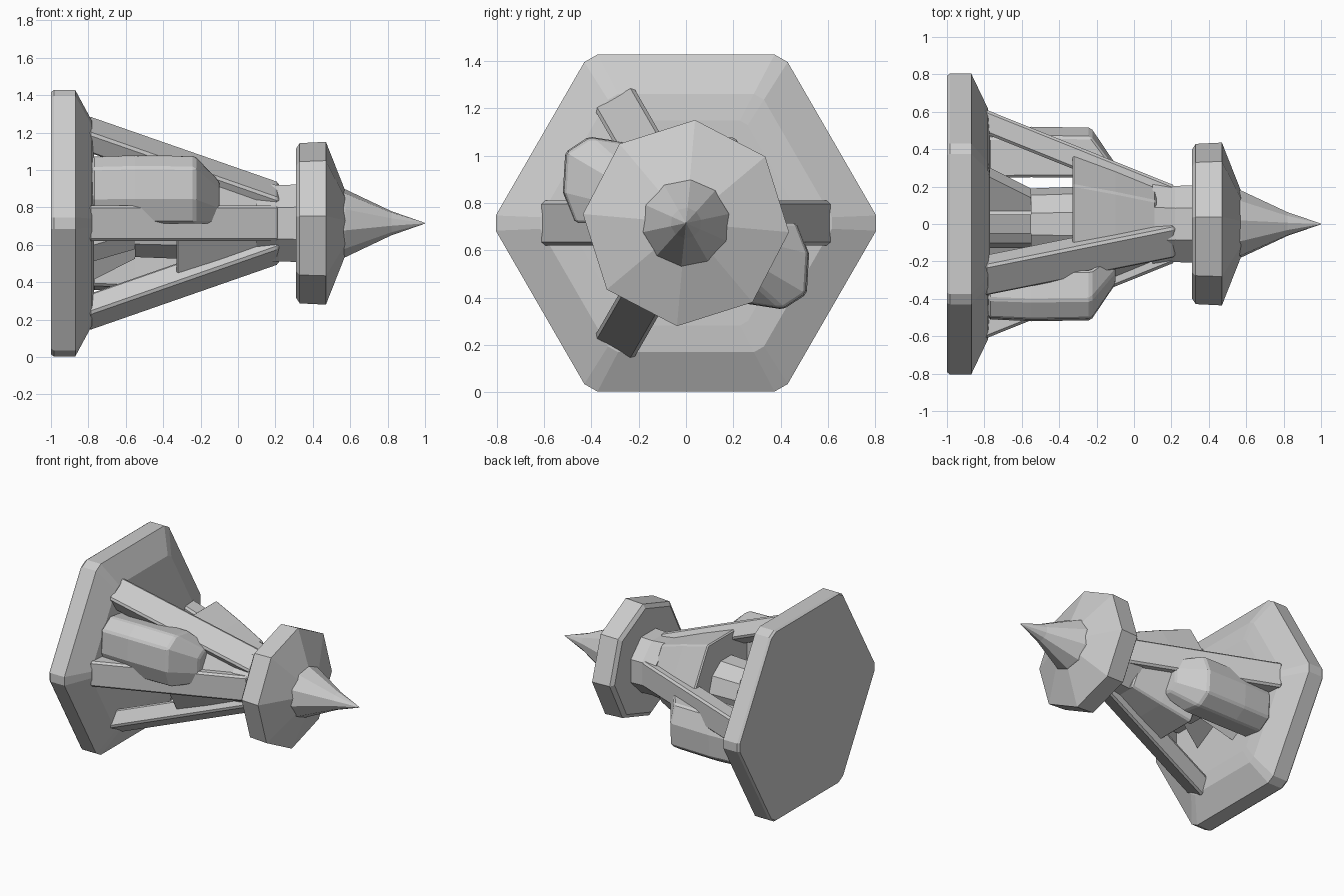
import bpy, bmesh, math
from mathutils import Vector, Matrix

if "Cube" in bpy.data.objects:
    bpy.data.objects.remove(bpy.data.objects["Cube"])

CZ = 0.715  # height of the long axis

mat = bpy.data.materials.new("plain grey")
mat.diffuse_color = (0.6, 0.6, 0.6, 1)
mat.use_nodes = True
mat.node_tree.nodes["Principled BSDF"].inputs["Base Color"].default_value = mat.diffuse_color


def loft(name, rings, bevel=0.0):
    """Skin a list of equal-length point rings and cap both ends."""
    bm = bmesh.new()
    vs = [[bm.verts.new(p) for p in r] for r in rings]
    n = len(vs[0])
    for a, b in zip(vs, vs[1:]):
        for i in range(n):
            j = (i + 1) % n
            bm.faces.new((a[i], a[j], b[j], b[i]))
    bm.faces.new(vs[0])
    bm.faces.new(vs[-1])
    bmesh.ops.recalc_face_normals(bm, faces=bm.faces)
    me = bpy.data.meshes.new(name)
    bm.to_mesh(me)
    bm.free()
    me.materials.append(mat)
    ob = bpy.data.objects.new(name, me)
    bpy.context.collection.objects.link(ob)
    if bevel:
        m = ob.modifiers.new("soft edges", 'BEVEL')
        m.width = bevel
        m.segments = 1
        m.limit_method = 'ANGLE'
    return ob


def turned(name, profile, sides, phase=0.0, bevel=0.0):
    """Polygonal solid around the x axis from (x, radius) pairs."""
    rings = []
    for x, r in profile:
        rings.append([(x, r * math.cos(phase + i * math.tau / sides),
                       CZ + r * math.sin(phase + i * math.tau / sides))
                      for i in range(sides)])
    return loft(name, rings, bevel)


# Hexagonal foot plate with blunted corners
hexa = []
for i in range(6):
    c = [Vector((math.cos(k * math.pi / 3), math.sin(k * math.pi / 3)))
         for k in (i - 1, i, i + 1)]
    hexa += [c[1].lerp(c[0], 0.045), c[1].lerp(c[2], 0.045)]
loft("foot_plate", [[(x, p.x * r, CZ + p.y * r) for p in hexa]
                    for x, r in ((-1, 0.81), (-0.985, 0.822), (-0.87, 0.822),
                                 (-0.78, 0.63), (-0.77, 0.5))])

# Four sloping legs
for k, deg in enumerate((0, 120, 180, 240)):
    turn = Matrix.Rotation(math.radians(deg), 3, 'X')
    rings = []
    for x, r in ((-0.80, 0.615), (0.22, 0.205)):
        ring = [(x, r - 0.13, -0.095), (x, r, -0.095),
                (x, r, 0.095), (x, r - 0.13, 0.095)]
        rings.append([turn @ Vector(p) + Vector((0, 0, CZ)) for p in ring])
    loft("leg_%d" % (k + 1), rings, 0.014)

# Waist joining the legs, neck and inner core
turned("waist", [(-0.33, 0.42), (-0.1, 0.335), (0.12, 0.245)], 6, 0, 0.01)
turned("neck", [(0.10, 0.235), (0.22, 0.22), (0.33, 0.225)], 8, math.pi / 8)
turned("inner_core", [(-0.80, 0.125), (-0.55, 0.125), (-0.55, 0.19), (-0.30, 0.20)], 10)

# Two bulging side pods, opposite one another about the axis
section = [(-0.25, 0.0), (-0.47, 0.0), (-0.52, 0.13), (-0.51, 0.30),
           (-0.41, 0.365), (-0.25, 0.34)]
for name, s in (("front_pod", 1), ("rear_pod", -1)):
    rings = []
    for x, k in ((-0.78, 0.98), (-0.55, 1.0), (-0.23, 0.99), (-0.1, 0.62)):
        rings.append([(x, s * y * k, CZ + s * z * k) for y, z in section])
    loft(name, rings, 0.012)

# Small wedge fins bracing the core against the foot plate
for k, deg in enumerate((30, 90, 210, 300)):
    turn = Matrix.Rotation(math.radians(deg), 3, 'X')
    rings = [[turn @ Vector(p) + Vector((0, 0, CZ)) for p in
              ((-0.79, 0.08, z), (-0.79, 0.33, z), (-0.55, 0.19, z), (-0.55, 0.08, z))]
             for z in (-0.05, 0.05)]
    loft("wedge_fin_%d" % (k + 1), rings)

# Octagonal collar and pointed tip
turned("collar", [(0.31, 0.40), (0.33, 0.43), (0.47, 0.437), (0.575, 0.17)],
       8, math.radians(-5))
turned("tip", [(0.55, 0.19), (0.575, 0.182), (0.82, 0.065), (1.0, 0.002)],
       10, math.radians(12))
